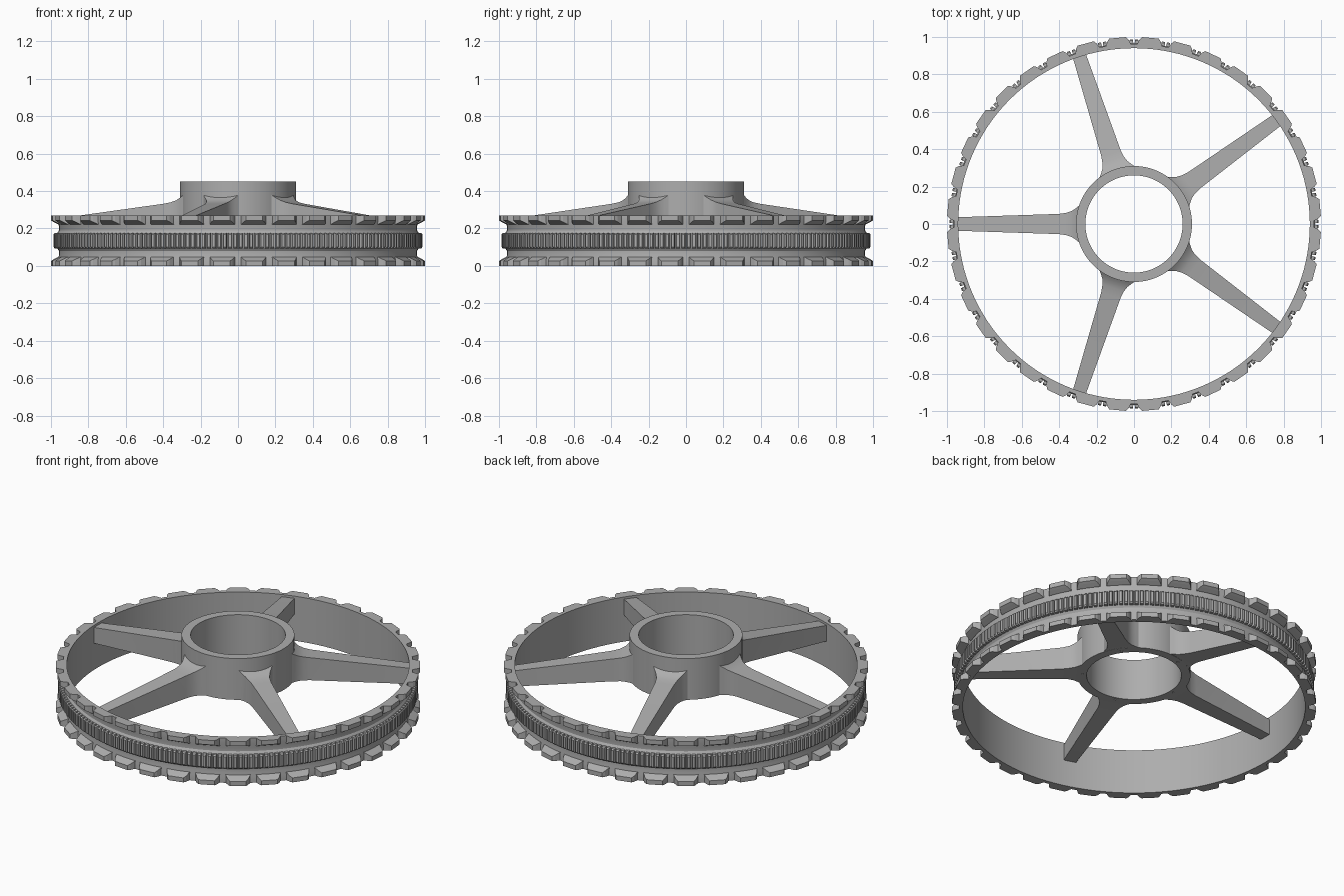
import bpy, bmesh
from math import sin, cos, pi, radians

cube = bpy.data.objects.get("Cube")
if cube:
    bpy.data.objects.remove(cube)

grey = bpy.data.materials.new("plain_grey")
grey.use_nodes = True
colour = (0.42, 0.42, 0.42, 1)
grey.diffuse_color = colour
grey.node_tree.nodes["Principled BSDF"].inputs["Base Color"].default_value = colour


def finish(bm, name):
    bmesh.ops.recalc_face_normals(bm, faces=bm.faces)
    mesh = bpy.data.meshes.new(name)
    bm.to_mesh(mesh)
    bm.free()
    mesh.materials.append(grey)
    obj = bpy.data.objects.new(name, mesh)
    bpy.context.collection.objects.link(obj)
    return obj


def smooth(obj, angle=30):
    bpy.ops.object.select_all(action='DESELECT')
    obj.select_set(True)
    bpy.context.view_layer.objects.active = obj
    bpy.ops.object.shade_smooth_by_angle(angle=radians(angle))


def lathe(profile, name, steps):
    """Turn a closed (radius, height) profile around the z axis."""
    bm = bmesh.new()
    rings = [[bm.verts.new((r * cos(2 * pi * i / steps), r * sin(2 * pi * i / steps), z))
              for r, z in profile] for i in range(steps)]
    n = len(profile)
    for i in range(steps):
        a, b = rings[i], rings[(i + 1) % steps]
        for j in range(n):
            k = (j + 1) % n
            bm.faces.new((a[j], b[j], b[k], a[k]))
    return finish(bm, name)


def loft(bm, stations, angle):
    """Join rectangular sections (radius, half width, bottom, top) pointing out at an angle."""
    c, s = cos(angle), sin(angle)
    rings = []
    for r, w, lo, hi in stations:
        rings.append([bm.verts.new((r * c - y * s, r * s + y * c, z))
                      for y, z in ((-w, lo), (w, lo), (w, hi), (-w, hi))])
    for a, b in zip(rings, rings[1:]):
        for j in range(4):
            k = (j + 1) % 4
            bm.faces.new((a[j], a[k], b[k], b[j]))
    bm.faces.new(rings[0])
    bm.faces.new(rings[-1])


def around(stations, count, name, start=0.0):
    bm = bmesh.new()
    for i in range(count):
        loft(bm, stations, start + 2 * pi * i / count)
    return finish(bm, name)


# Rim: thin hoop with shallow channels either side of a raised middle band
half = [(0.962, 0.0), (0.962, 0.035), (0.957, 0.06), (0.957, 0.08), (0.967, 0.095)]
outer = half + [(r, 0.27 - z) for r, z in reversed(half)]
smooth(lathe([(0.94, 0.0)] + outer + [(0.94, 0.27)], "rim", 144))

# Tread lugs along both edges of the rim
pitch = 2 * pi / 36
around([(0.95, 0.069, 0.22, 0.27), (0.962, 0.066, 0.223, 0.27), (0.985, 0.056, 0.235, 0.27),
        (0.999, 0.045, 0.243, 0.27)], 36, "upper_lugs", pitch / 2)
around([(0.95, 0.069, 0, 0.05), (0.962, 0.066, 0, 0.047), (0.985, 0.056, 0, 0.035),
        (0.999, 0.045, 0, 0.027)], 36, "lower_lugs", pitch / 2)

# Fine teeth around the middle band
teeth = 216
around([(0.955, 0.011, 0.092, 0.178), (0.98, 0.0095, 0.094, 0.176), (0.987, 0.007, 0.102, 0.168)],
       teeth, "band_teeth", pi / teeth)

# Hub: plain tube raised above the rim
hub = lathe([(0.26, 0.2), (0.31, 0.2), (0.31, 0.45), (0.26, 0.45)], "hub", 96)

# Small screw holes under the hub, one in line with each spoke
bm = bmesh.new()
for i in range(5):
    a = pi + 2 * pi * i / 5
    made = bmesh.ops.create_cone(bm, cap_ends=True, segments=12, radius1=0.008,
                                 radius2=0.008, depth=0.08)
    bmesh.ops.translate(bm, verts=made["verts"], vec=(0.285 * cos(a), 0.285 * sin(a), 0.2))
cutter = finish(bm, "hole_cutter")
cutter.hide_render = True
cut = hub.modifiers.new("holes", 'BOOLEAN')
cut.operation = 'DIFFERENCE'
cut.object = cutter
bpy.context.view_layer.objects.active = hub
bpy.ops.object.modifier_apply(modifier=cut.name)
bpy.data.objects.remove(cutter)
smooth(hub)

# Five tapered spokes, flaring where they meet the hub and dipping to the rim
spokes = around([(0.285, 0.105, 0.201, 0.385), (0.31, 0.085, 0.201, 0.365),
                 (0.33, 0.071, 0.2, 0.351), (0.36, 0.06, 0.199, 0.34),
                 (0.4, 0.054, 0.196, 0.332), (0.95, 0.036, 0.16, 0.255)],
                5, "spokes", pi)
smooth(spokes, 40)
